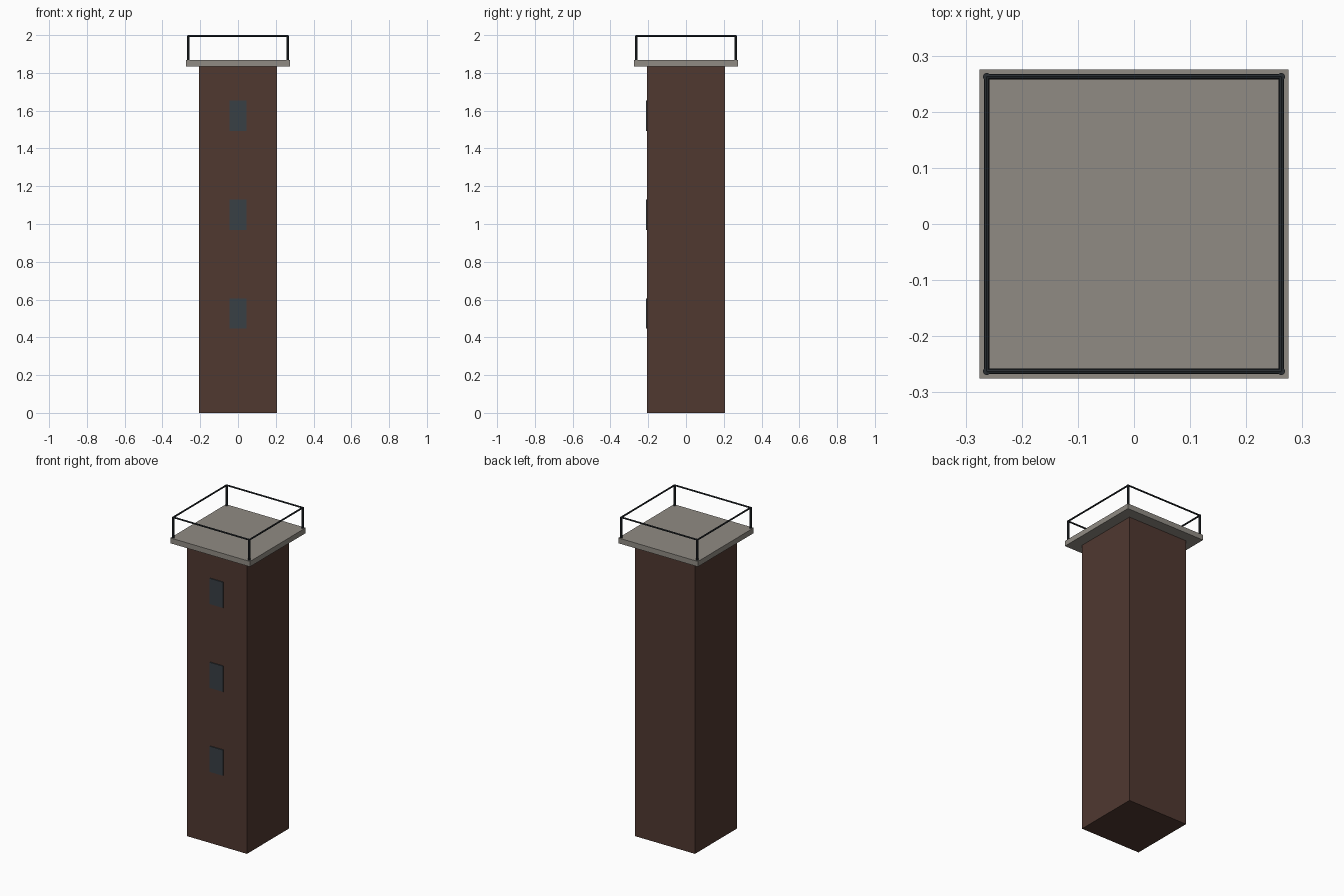
import bpy, math
from mathutils import Vector

if "Cube" in bpy.data.objects:
    bpy.data.objects.remove(bpy.data.objects["Cube"])


def material(name, rgb):
    m = bpy.data.materials.new(name)
    m.diffuse_color = (*rgb, 1)
    m.use_nodes = True
    m.node_tree.nodes["Principled BSDF"].inputs["Base Color"].default_value = m.diffuse_color
    return m


BRICK = material("dark brown brick", (0.080, 0.040, 0.030))
STONE = material("grey concrete", (0.28, 0.26, 0.23))
GLASS = material("slate glass", (0.040, 0.050, 0.060))
IRON = material("black iron", (0.020, 0.025, 0.030))


def box(name, lo, hi, mat):
    lo, hi = Vector(lo), Vector(hi)
    bpy.ops.mesh.primitive_cube_add(size=1, location=(lo + hi) / 2)
    ob = bpy.context.object
    ob.name = name
    ob.scale = hi - lo
    bpy.ops.object.transform_apply(location=False, rotation=False, scale=True)
    ob.data.materials.append(mat)


def bar(name, a, b, radius, sides, mat):
    a, b = Vector(a), Vector(b)
    bpy.ops.mesh.primitive_cylinder_add(vertices=sides, radius=radius, depth=(b - a).length,
                                        location=(a + b) / 2)
    ob = bpy.context.object
    ob.name = name
    ob.rotation_euler = (b - a).to_track_quat('Z', 'Y').to_euler()
    ob.data.materials.append(mat)
    bpy.ops.object.shade_smooth_by_angle(angle=math.radians(30))


S = 0.207       # shaft half width
P = 0.275       # platform half width
R = 0.2625      # railing half width
TOP = 1.835     # shaft top
DECK = 1.868    # platform top

# Tower shaft and overhanging platform
box("tower_shaft", (-S, -S, 0), (S, S, TOP), BRICK)
box("platform", (-P, -P, TOP), (P, P, DECK), STONE)

# Window plates up the front
for i in range(3):
    z = 0.526 + 0.5235 * i
    box(f"window_{i + 1}", (-0.046, -S - 0.006, z - 0.08), (0.046, -S + 0.003, z + 0.08), GLASS)

# Railing: corner posts joined by a top rail
corners = [(-R, -R), (R, -R), (R, R), (-R, R)]
for i, (x, y) in enumerate(corners):
    nx, ny = corners[(i + 1) % 4]
    bar(f"railing_post_{i + 1}", (x, y, DECK), (x, y, 1.997), 0.007, 8, IRON)
    bar(f"top_rail_{i + 1}", (x, y, 1.995), (nx, ny, 1.995), 0.005, 8, IRON)
